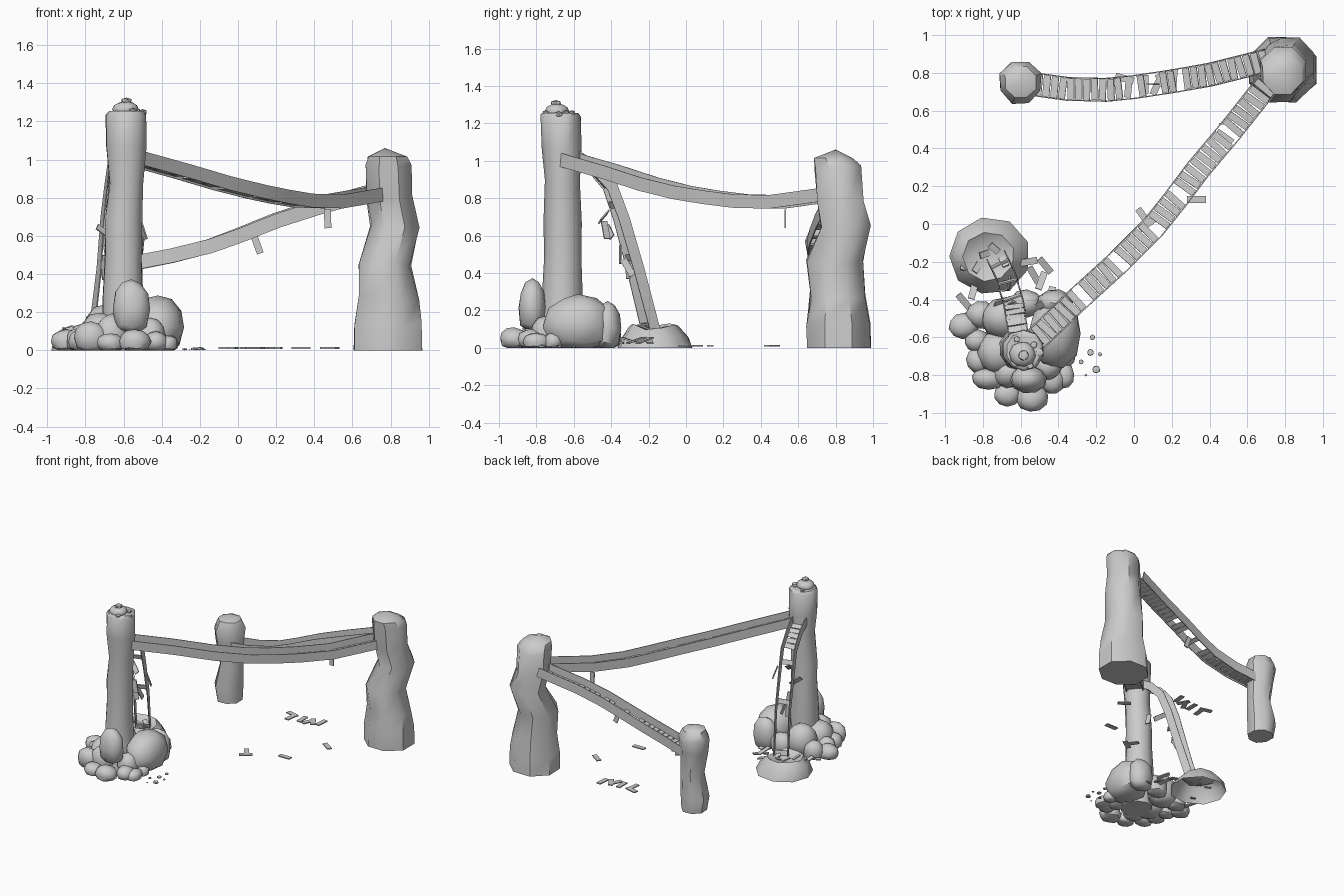
import bpy, bmesh, math, random
from mathutils import Vector, Matrix, Euler

if "Cube" in bpy.data.objects:
    bpy.data.objects.remove(bpy.data.objects["Cube"])

random.seed(4)


def finish(name, bm, smooth=None):
    bmesh.ops.recalc_face_normals(bm, faces=bm.faces)
    me = bpy.data.meshes.new(name)
    bm.to_mesh(me)
    bm.free()
    ob = bpy.data.objects.new(name, me)
    bpy.context.collection.objects.link(ob)
    if smooth:
        bpy.ops.object.select_all(action='DESELECT')
        bpy.context.view_layer.objects.active = ob
        ob.select_set(True)
        bpy.ops.object.shade_smooth_by_angle(angle=math.radians(smooth))
    return ob


def loft(name, rings, sides, jitter, apex=None, cap=True, smooth=45):
    """Stack of irregular rings: (cx, cy, rx, ry, z)."""
    bm = bmesh.new()
    loops = []
    for i, (cx, cy, rx, ry, z) in enumerate(rings):
        loop = []
        for k in range(sides):
            a = 2 * math.pi * (k + 0.5) / sides
            f = 1 + random.uniform(-jitter, jitter)
            dz = random.uniform(-.02, .02) if 0 < i < len(rings) - 1 else 0
            loop.append(bm.verts.new((cx + rx * f * math.cos(a), cy + ry * f * math.sin(a), z + dz)))
        loops.append(loop)
    for a, b in zip(loops, loops[1:]):
        for k in range(sides):
            n = (k + 1) % sides
            bm.faces.new((a[k], a[n], b[n], b[k]))
    if apex:
        tip = bm.verts.new(apex)
        for k in range(sides):
            bm.faces.new((loops[-1][k], loops[-1][(k + 1) % sides], tip))
    else:
        bm.faces.new(loops[-1])
    if cap:
        bm.faces.new(loops[0][::-1])
    return finish(name, bm, smooth)


def rock(bm, x, y, z0, rx, ry, h, sub=2):
    """Lumpy boulder with a flattened underside at z0."""
    vs = bmesh.ops.create_icosphere(bm, subdivisions=sub, radius=1)['verts']
    spin = Matrix.Rotation(random.uniform(0, 6), 3, 'Z')
    for v in vs:
        p = spin @ v.co * random.uniform(.95, 1.05)
        up = math.copysign(abs(p.z) ** .85, p.z)
        v.co = (x + rx * p.x, y + ry * p.y, z0 + max(0, h * (.42 + .58 * up)))


def plank(bm, pos, rot, size=(.1, .036, .008)):
    vs = bmesh.ops.create_cube(bm, size=1)['verts']
    for v in vs:
        v.co = Vector(pos) + rot @ Vector(a * b for a, b in zip(v.co, size))


def bridge(name, path, half, height, count, skips):
    """Two thin side bands following the path, with slats slung between them."""
    pts = [Vector(p) for p in path]
    frames = []
    for i, p in enumerate(pts):
        t = (pts[min(i + 1, len(pts) - 1)] - pts[max(i - 1, 0)]).normalized()
        s = Vector((-t.y, t.x, 0)).normalized()
        frames.append((p, t, s, t.cross(s)))
    for tag, sg in (("left", 1), ("right", -1)):
        bm = bmesh.new()
        prev = None
        for p, t, s, u in frames:
            c = p + s * half * sg
            ring = [bm.verts.new(c + s * .003 * a + u * height / 2 * b)
                    for a, b in ((1, 1), (-1, 1), (-1, -1), (1, -1))]
            if prev:
                for k in range(4):
                    n = (k + 1) % 4
                    bm.faces.new((prev[k], prev[n], ring[n], ring[k]))
            else:
                bm.faces.new(ring)
            prev = ring
        bm.faces.new(prev)
        finish(f"{name}_{tag}_rope_band", bm, 30)
    lens = [(b - a).length for a, b in zip(pts, pts[1:])]
    bm = bmesh.new()
    for i in range(count):
        if i in skips:
            continue
        d = sum(lens) * (i + .5) / count
        k = 0
        while d > lens[k]:
            d -= lens[k]
            k += 1
        t = (pts[k + 1] - pts[k]).normalized()
        s = Vector((-t.y, t.x, 0)).normalized()
        u = t.cross(s)
        rot = Matrix((s, -t, u)).transposed()
        rot = rot @ Matrix.Rotation(random.uniform(-.07, .07), 3, 'Z')
        plank(bm, pts[k] + t * d - u * height * .3, rot, (half * 1.85, .037, .008))
    finish(f"{name}_planks", bm)


# Stone pillars
loft("tall_pillar", [(-.59, -.67, .12, .12, 0), (-.605, -.66, .11, .11, .25), (-.6, -.66, .1, .1, .5),
                     (-.6, -.66, .102, .1, .68), (-.585, -.66, .093, .095, .88),
                     (-.585, -.665, .11, .108, 1.08),
                     (-.585, -.67, .112, .11, 1.235), (-.585, -.67, .095, .095, 1.255)], 10, .03)
loft("broad_pillar", [(.785, .815, .19, .185, 0), (.785, .815, .185, .18, .13), (.79, .81, .168, .155, .28),
                      (.77, .795, .145, .16, .46), (.822, .855, .137, .14, .65),
                      (.795, .825, .13, .13, .8), (.79, .815, .13, .135, .96),
                      (.785, .79, .11, .11, 1.015)], 8, .04, (.77, .8, 1.06))
loft("short_pillar", [(-.6, .75, .095, .1, 0), (-.61, .75, .11, .11, .13), (-.585, .75, .09, .09, .3),
                      (-.6, .75, .105, .105, .47), (-.6, .75, .115, .12, .58),
                      (-.6, .75, .085, .09, .65)], 8, .05, (-.6, .76, .68))

# Low mound with a sunken top, open underneath
loft("mound", [(-.77, -.17, .215, .205, 0), (-.77, -.17, .19, .18, .07), (-.77, -.175, .135, .13, .115),
               (-.77, -.175, .1, .1, .1)], 9, .04, (-.77, -.175, .08), cap=False)

# Rope bridges
bridge("long_bridge", [(-.57, -.66, 1.015), (-.3, -.4, .94), (-.08, -.2, .875), (.1, -.02, .83),
                       (.22, .13, .805), (.34, .29, .785), (.5, .48, .78), (.73, .77, .82)],
       .063, .072, 44, {9, 15, 21, 26, 35})
bridge("sloping_bridge", [(-.53, .74, .46), (-.35, .715, .495), (-.15, .71, .545), (0, .725, .6),
                          (.2, .755, .68), (.4, .79, .745), (.7, .865, .83)],
       .06, .075, 30, {11, 12, 14, 15, 18})
bridge("steep_bridge", [(-.61, -.6, 1.03), (-.625, -.5, .97), (-.64, -.405, .86), (-.66, -.345, .69),
                        (-.68, -.27, .42), (-.72, -.19, .1)],
       .052, .06, 25, {6, 7, 9, 10, 11, 12, 13, 14, 16, 17, 18, 19, 20, 21, 22, 23})

# Planks dangling from the bridges: position and euler degrees
bm = bmesh.new()
for x, y, z, a, b, c in [(.47, .53, .69, 90, 88, 0), (.1, .74, .555, 90, 70, 0),
                         (-.7, -.41, .62, 60, 35, 20), (-.68, -.35, .5, 80, 80, 0),
                         (-.7, -.31, .42, 70, 85, 10), (-.62, -.44, .7, 50, 30, -30),
                         (-.5, -.43, .63, 0, 70, 30), (-.66, -.31, .43, 75, 60, 80)]:
    plank(bm, (x, y, z), Euler([math.radians(v) for v in (a, b, c)]).to_matrix())
finish("dangling_planks", bm)

# Planks fallen to the ground: x, y, heading
bm = bmesh.new()
for i, (x, y, h) in enumerate([(.07, 0, 35), (.05, .04, -55), (.33, .13, 0), (.48, .46, -35),
                               (-.05, .77, -15), (-.03, .72, 85), (.06, .74, 90), (.12, .73, 65),
                               (.15, .75, -60), (.21, .77, 85),
                               (-.47, -.22, -50), (-.56, -.2, 10), (-.49, -.3, 70), (-.44, -.38, 80),
                               (-.9, -.41, -50), (-.85, -.35, 75), (-.53, -.27, -60)]):
    low = i < 10
    tilt = Euler((0, 0 if low else .3, math.radians(h)))
    plank(bm, (x, y, .012 if low else .04), tilt.to_matrix())
# broken boards lying on and around the mound
for x, y, z, h, t in [(-.83, -.23, .105, 60, .4), (-.74, -.13, .105, -40, .2), (-.79, -.16, .1, 20, .5),
                      (-.69, -.2, .11, 120, .5), (-.9, -.22, .1, 80, .6)]:
    plank(bm, (x, y, z), Euler((.2, t, math.radians(h))).to_matrix(), (.06, .034, .008))
finish("fallen_planks", bm)

# Boulders heaped round the tall pillar: x, y, rx, ry, height
boulders = [(-.42, -.58, .14, .19, .285), (-.69, -.5, .12, .11, .24),
            (-.72, -.68, .11, .12, .2), (-.9, -.54, .08, .07, .11), (-.83, -.62, .07, .06, .12),
            (-.82, -.72, .07, .07, .11), (-.77, -.82, .09, .06, .15), (-.67, -.9, .07, .065, .09),
            (-.54, -.92, .085, .075, .11), (-.43, -.83, .065, .07, .1), (-.37, -.8, .055, .07, .08),
            (-.36, -.71, .05, .05, .08), (-.42, -.42, .1, .075, .25), (-.57, -.42, .09, .075, .16),
            (-.81, -.48, .08, .075, .14), (-.66, -.79, .09, .08, .19), (-.46, -.75, .08, .08, .17)]
bm = bmesh.new()
for x, y, rx, ry, h in boulders:
    rock(bm, x, y, 0, rx, ry, h)
finish("boulder_pile", bm, 40)

# Upright boulder propped against the pillar
bm = bmesh.new()
rock(bm, -.56, -.82, .1, .098, .075, .27)
finish("upright_boulder", bm, 40)

# Scattered pebbles
bm = bmesh.new()
for x, y, r in [(-.22, -.6, .016), (-.23, -.68, .02), (-.18, -.69, .012), (-.28, -.73, .014),
                (-.2, -.77, .023), (-.255, -.8, .007)]:
    rock(bm, x, y, 0, r, r, r * .8, 1)
finish("pebbles", bm, 40)

# Small stones resting on the tall pillar
bm = bmesh.new()
for x, y, z, r, h in [(-.59, -.69, 1.235, .068, .07), (-.585, -.695, 1.295, .03, .03),
                      (-.53, -.64, 1.25, .02, .02), (-.5, -.68, 1.235, .025, .03),
                      (-.62, -.61, 1.25, .018, .02), (-.55, -.75, 1.25, .02, .02)]:
    rock(bm, x, y, z, r, r, h, 2 if r > .05 else 1)
finish("pillar_top_stones", bm, 40)
